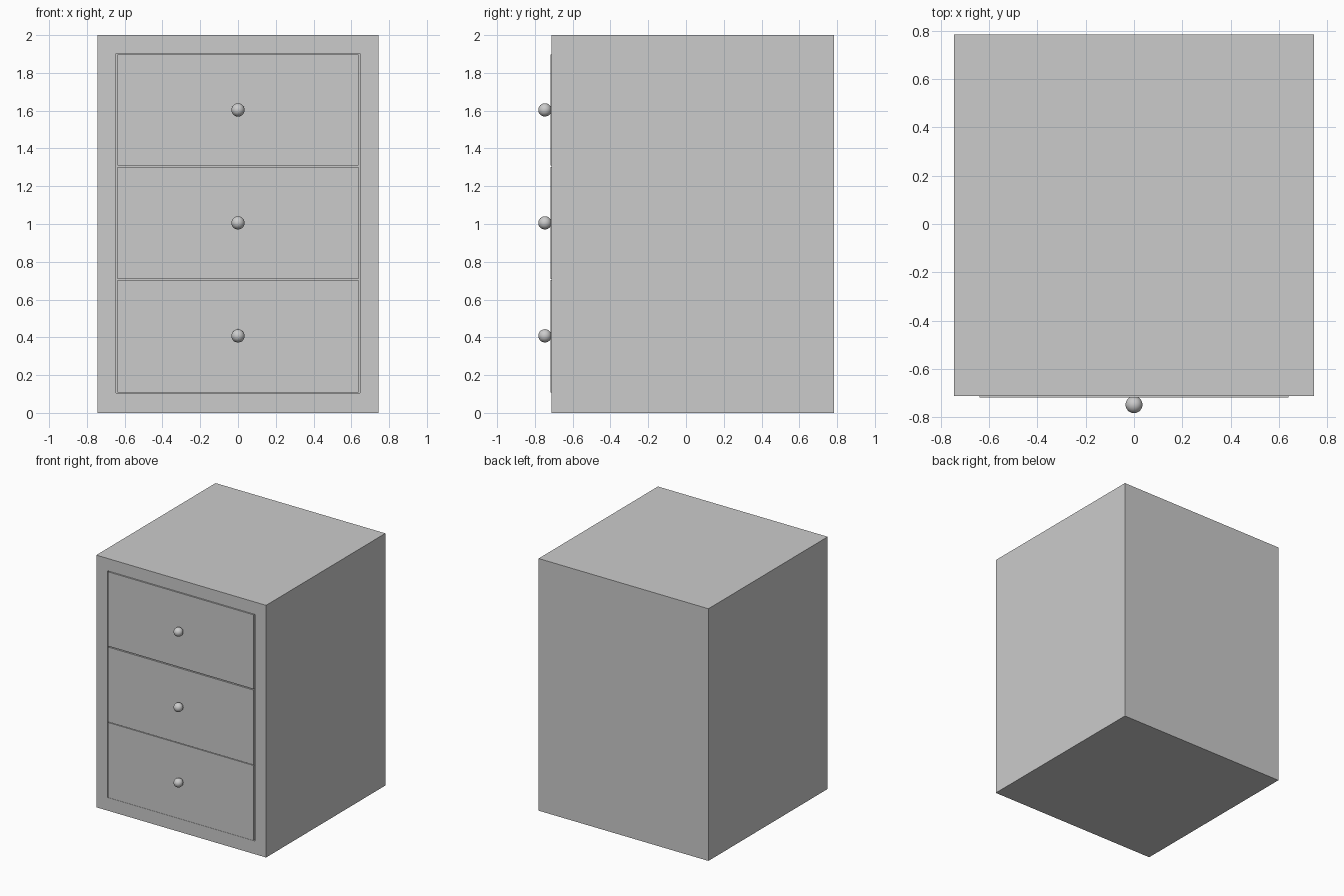
import bpy, bmesh

if "Cube" in bpy.data.objects:
    bpy.data.objects.remove(bpy.data.objects["Cube"])

FRONT, BACK = -0.712, 0.783


def hollow_box(name, lo, hi, mouth_lo, mouth_hi, axis, side, floor):
    """Box with a rectangular pocket cut into the face on one side of an axis."""
    bm = bmesh.new()
    bmesh.ops.create_cube(bm, size=1)
    for v in bm.verts:
        v.co = [hi[i] if v.co[i] > 0 else lo[i] for i in range(3)]
    bm.normal_update()
    face = next(f for f in bm.faces if f.normal[axis] * side > 0.9)
    mid = face.calc_center_median()
    # inset rim, then sink the pocket
    bmesh.ops.inset_region(bm, faces=[face], thickness=0.01)
    for v in face.verts:
        for i in range(3):
            if i != axis:
                v.co[i] = mouth_hi[i] if v.co[i] > mid[i] else mouth_lo[i]
    new = bmesh.ops.extrude_discrete_faces(bm, faces=[face])["faces"][0]
    for v in new.verts:
        v.co[axis] = floor
    bmesh.ops.recalc_face_normals(bm, faces=bm.faces)
    mesh = bpy.data.meshes.new(name)
    bm.to_mesh(mesh)
    bm.free()
    obj = bpy.data.objects.new(name, mesh)
    bpy.context.collection.objects.link(obj)
    return obj


# Cabinet body, open at the front
hollow_box("cabinet", (-0.745, FRONT, 0), (0.745, BACK, 2),
           (-0.647, 0, 0.104), (0.647, 0, 1.902), 1, -1, 0.69)

# Three drawers with round knobs
spans = [("bottom", 0.108, 0.703, 0.408),
         ("middle", 0.708, 1.301, 1.006),
         ("top", 1.309, 1.898, 1.604)]
for label, z0, z1, knob_z in spans:
    hollow_box(f"{label}_drawer", (-0.638, FRONT - 0.005, z0), (0.638, 0.65, z1),
               (-0.60, FRONT + 0.04, 0), (0.60, 0.61, 0), 2, 1, z0 + 0.04)
    bpy.ops.mesh.primitive_uv_sphere_add(segments=32, ring_count=16, radius=0.035,
                                         location=(0, -0.747, knob_z))
    knob = bpy.context.object
    knob.name = f"{label}_knob"
    bpy.ops.object.shade_smooth()
